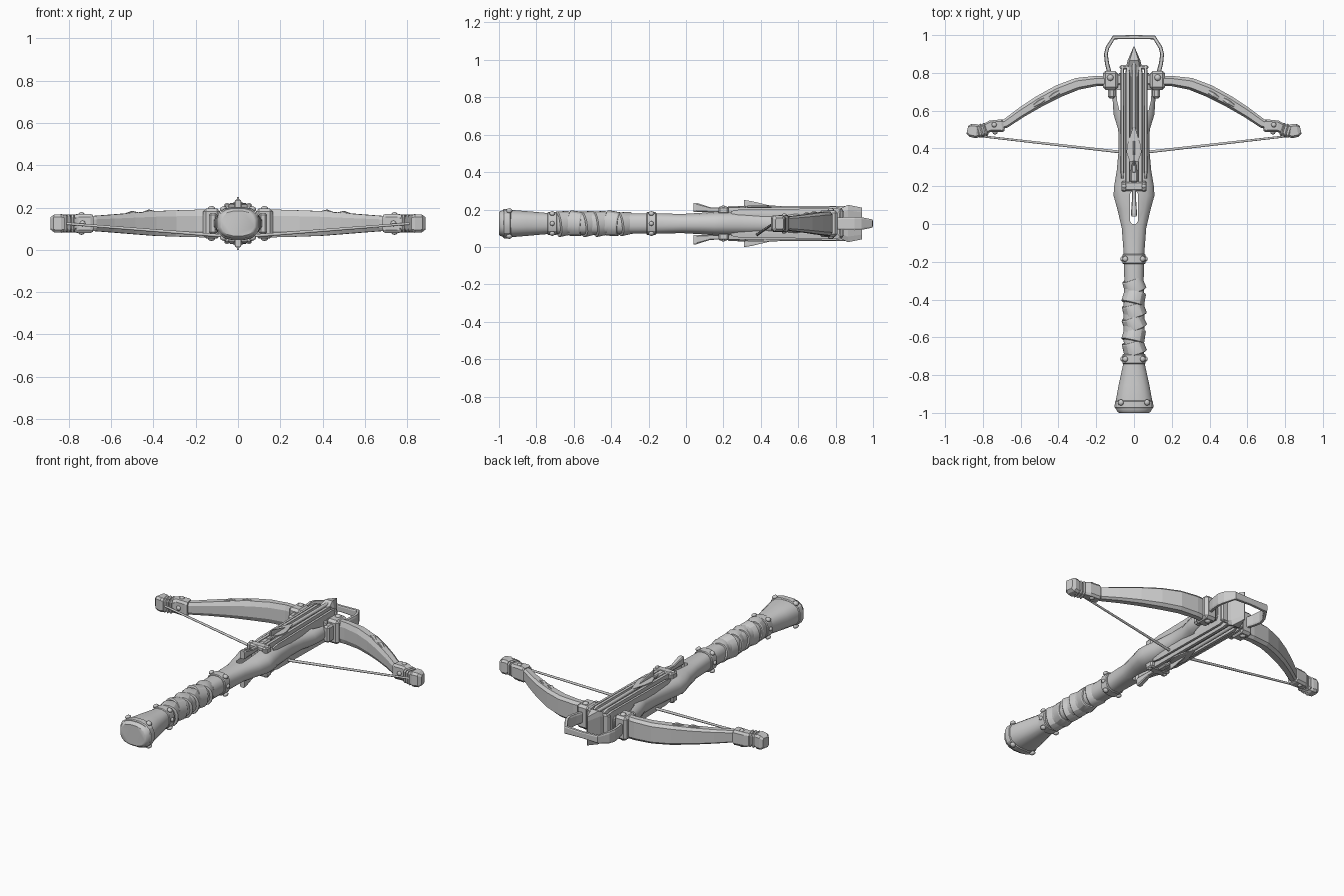
import bpy, bmesh, math
from mathutils import Vector, Matrix

if "Cube" in bpy.data.objects:
    bpy.data.objects.remove(bpy.data.objects["Cube"])

ZC = 0.125  # all parts are built around this mid-height
UP = Vector((0, 0, 1))
BOX = [(-1, -.7), (-.7, -1), (.7, -1), (1, -.7), (1, .7), (.7, 1), (-.7, 1), (-1, .7)]
RIDGE = [(-1, -.75), (-.5, -1), (.6, -1), (1, -.55), (1, .55), (.6, 1), (-.5, 1), (-1, .75)]


def ngon(n, p=1.0):
    def s(v): return math.copysign(abs(v) ** p, v)
    return [(s(math.cos((i + .5) * 2 * math.pi / n)), s(math.sin((i + .5) * 2 * math.pi / n))) for i in range(n)]


def finish(name, bm, mirror="", smooth=None, bevel=0):
    bmesh.ops.recalc_face_normals(bm, faces=bm.faces)
    me = bpy.data.meshes.new(name)
    bm.to_mesh(me)
    bm.free()
    ob = bpy.data.objects.new(name, me)
    bpy.context.collection.objects.link(ob)
    ob.location.z = ZC
    if bevel:
        b = ob.modifiers.new("bevel", 'BEVEL')
        b.width, b.segments = bevel, 1
    if mirror:
        m = ob.modifiers.new("mirror", 'MIRROR')
        m.use_axis = ["x" in mirror, False, "z" in mirror]
    if smooth:
        bpy.ops.object.select_all(action='DESELECT')
        ob.select_set(True)
        bpy.context.view_layer.objects.active = ob
        bpy.ops.object.shade_smooth_by_angle(angle=math.radians(smooth))
    return ob


def sweep(name, stations, profile, **kw):
    """stations: (x, y, z, half_width, half_height) with z relative to mid-height"""
    bm = bmesh.new()
    pts = [Vector(s[:3]) for s in stations]
    rings = []
    for i, s in enumerate(stations):
        t = pts[min(i + 1, len(pts) - 1)] - pts[max(i - 1, 0)]
        u = t.cross(UP).normalized()
        rings.append([bm.verts.new(pts[i] + u * a * s[3] + UP * b * s[4]) for a, b in profile])
    n = len(profile)
    for r, q in zip(rings, rings[1:]):
        for j in range(n):
            bm.faces.new((r[j], r[(j + 1) % n], q[(j + 1) % n], q[j]))
    bm.faces.new(rings[0])
    bm.faces.new(rings[-1])
    return finish(name, bm, **kw)


def along_y(name, rows, profile, x=0, **kw):
    """rows: (y, half_width, half_height[, z])"""
    return sweep(name, [(x, r[0], r[3] if len(r) > 3 else 0, r[1], r[2]) for r in rows], profile, **kw)


def box(name, c, size, rot=0, bevel=.008, **kw):
    bm = bmesh.new()
    m = Matrix.Translation(c) @ Matrix.Rotation(rot, 4, 'Z') @ Matrix.Diagonal((*size, 1))
    bmesh.ops.create_cube(bm, size=1, matrix=m)
    return finish(name, bm, bevel=bevel, **kw)


def stud(name, c, r=.015, flat=.7, axis=(0, 0, 1), mirror="xz"):
    bm = bmesh.new()
    q = Vector(axis).to_track_quat('Z', 'Y').to_matrix().to_4x4()
    bmesh.ops.create_uvsphere(bm, u_segments=8, v_segments=6, radius=r,
                              matrix=Matrix.Translation(c) @ q @ Matrix.Diagonal((1, 1, flat, 1)))
    return finish(name, bm, mirror=mirror, smooth=50)


def cut(ob, cutters):
    for c in cutters:
        m = ob.modifiers.new("cut", 'BOOLEAN')
        m.operation, m.object, m.solver = 'DIFFERENCE', c, 'EXACT'
    dg = bpy.context.evaluated_depsgraph_get()
    dg.update()
    ob.data = bpy.data.meshes.new_from_object(ob.evaluated_get(dg))
    ob.modifiers.clear()
    for c in cutters:
        bpy.data.objects.remove(c)


ROUND = ngon(16, .8)

# stock: tapered body that widens into the fork
stock = along_y("stock", [(-.3, .052, .055), (-.16, .055, .055), (-.02, .066, .052), (.08, .09, .058), (.15, .11, .064),
                          (.2, .107, .066), (.28, .093, .064), (.4, .082, .062), (.5, .085, .06), (.58, .11, .06),
                          (.66, .115, .06), (.72, .105, .06), (.8, .08, .06)], ROUND)
slot = along_y("slot_cutter", [(0, .01, .3), (.015, .021, .3), (.16, .021, .3), (.175, .01, .3)], BOX)
holes = [along_y("fork_cutter", [(.6, .004, .3), (.65, .016, .3), (.71, .021, .3)], BOX, x=s * .073) for s in (-1, 1)]
cut(stock, [slot] + holes)
bpy.ops.object.select_all(action='DESELECT')
stock.select_set(True)
bpy.context.view_layer.objects.active = stock
bpy.ops.object.shade_smooth_by_angle(angle=math.radians(35))

# butt, grip core and metal collars
along_y("butt", [(-1, .08, .06), (-.995, .088, .066), (-.975, .1, .074), (-.945, .1, .075), (-.85, .082, .067),
                 (-.75, .06, .058), (-.7, .056, .056)], ROUND, smooth=35)
along_y("butt_cap", [(-.978, .096, .076), (-.972, .104, .08), (-.94, .103, .08), (-.935, .095, .075)], ROUND, smooth=25)
along_y("grip_core", [(-.72, .054, .056), (-.55, .056, .062), (-.4, .055, .058), (-.28, .05, .054)], ROUND, smooth=35)
for i, y in enumerate((-.715, -.185)):
    along_y(f"collar_{i}", [(y - .026, .058, .058), (y - .022, .063, .062), (y + .022, .063, .062), (y + .026, .058, .058)],
            ROUND, smooth=25)
    stud(f"collar_stud_{i}", (.047, y, .054), .016, axis=(.5, 0, 1))
    stud(f"collar_side_stud_{i}", (.063, y, 0), .013, axis=(1, 0, 0), mirror="x")
stud("butt_stud", (.07, -.945, .069), .017, axis=(.5, 0, 1))

# leather wrap: overlapping tilted bands
tilts = (.3, -.22, .38, .3, -.25, .34)
for i, a in enumerate(tilts):
    y0 = -.655 + i * .066
    w, h = (.06, .068) if i < 5 else (.057, .063)
    ob = along_y(f"wrap_band_{i}", [(-.034, w * .93, h * .93), (-.03, w * 1.04, h * 1.02), (.03, w * .97, h * .95),
                                    (.036, w * .9, h * .9)], ngon(16, .9), smooth=25)
    ob.data.transform(Matrix.Translation((0, y0, 0)) @ Matrix.Rotation(a, 4, 'Z') @ Matrix.Rotation(a * .4, 4, 'X'))

# bow limbs with clamps, tips and tip bindings
sweep("bow_limb", [(.1, .755, 0, .024, .066), (.2, .757, 0, .027, .065), (.3, .742, 0, .032, .062), (.4, .703, 0, .033, .058),
                   (.5, .65, 0, .031, .05), (.6, .588, 0, .027, .042), (.68, .532, 0, .024, .036), (.75, .51, 0, .022, .034)],
      RIDGE, mirror="x")
sweep("limb_socket", [(.69, .522, 0, .03, .04), (.7, .52, 0, .034, .045), (.76, .518, 0, .03, .044), (.79, .505, 0, .026, .038)],
      BOX, mirror="x")
sweep("limb_tip", [(.77, .505, 0, .024, .032), (.82, .494, 0, .032, .036), (.835, .491, 0, .037, .044),
                   (.865, .496, 0, .035, .042), (.882, .5, 0, .022, .03)], BOX, mirror="x")
for i in range(3):
    x = .787 + i * .018
    sweep(f"tip_binding_{i}", [(x - .007, .502 - i * .004, 0, .032, .038), (x, .5 - i * .004, 0, .037, .043),
                               (x + .007, .498 - i * .004, 0, .032, .038)], BOX, mirror="x")
stud("socket_stud", (.74, .525, .044), .014)
stud("socket_face_stud", (.735, .484, 0), .014, axis=(0, -1, 0), mirror="x")
box("limb_clamp", (.125, .76, 0), (.08, .1, .142), bevel=.014, mirror="x")
box("clamp_foot", (.118, .695, 0), (.04, .06, .1), bevel=.01, mirror="x")
stud("clamp_stud", (.125, .775, .07), .018)
box("clamp_bridge", (0, .765, 0), (.2, .06, .1), bevel=.01)

# limb splinters
for i, (x, y, h) in enumerate(((.42, .685, .056), (.5, .645, .05))):
    sweep(f"splinter_{i}", [(x - .05, y + .03, h - .008, .006, .004), (x, y, h, .012, .009),
                            (x + .05, y - .032, h - .012, .004, .003)], BOX, mirror="x")

# bow string, drawn low to the latch
sweep("bow_string", [(0, .38, -.06, .008, .008), (.08, .382, -.058, .008, .008), (.82, .466, 0, .006, .006),
                     (.85, .47, 0, .006, .006)], ngon(8), mirror="x", smooth=60)

# foot stirrup
sweep("stirrup", [(.125, .78, 0, .012, .03), (.143, .85, 0, .011, .034), (.149, .9, 0, .01, .036), (.14, .935, 0, .01, .034),
                  (.107, .988, 0, .011, .022), (0, .99, 0, .01, .018)], BOX, mirror="x")

# nose: prow-shaped wedge
along_y("nose_prow", [(.78, .04, .066), (.83, .042, .082), (.865, .034, .1), (.94, .002, .085)], BOX)

# rails on both faces, each with rounded ends
along_y("inner_rail", [(.2, .008, .076), (.22, .012, .085), (.8, .012, .09), (.835, .008, .08)], BOX, x=.033, mirror="x")
along_y("outer_rail", [(.24, .006, .066), (.28, .009, .074), (.8, .01, .082), (.84, .006, .074)], BOX, x=.062, mirror="x")
box("rail_front_bridge", (.05, .83, 0), (.055, .022, .15), bevel=.008, mirror="x")
along_y("centre_spine", [(.25, .022, .066), (.82, .022, .07)], BOX)

# bolt with fletching on each face
along_y("bolt_shaft", [(.3, .011, .011, .083), (.88, .011, .011, .083)], ngon(8), mirror="z", smooth=50)
along_y("bolt_fletch_vertical", [(.31, .005, .02, .106), (.35, .006, .018, .102), (.45, .004, .008, .088)], BOX, mirror="z")
along_y("bolt_fletch_flat", [(.33, .022, .005, .092), (.38, .04, .005, .092), (.42, .035, .005, .092), (.51, .006, .004, .09)],
        BOX, mirror="z")

# latch and trigger lever on each face
box("latch_block", (0, .2, .075), (.1, .05, .03), mirror="z")
box("latch_ear", (.052, .2, .07), (.03, .055, .04), mirror="xz")
stud("latch_stud", (.052, .2, .088), .012)
box("latch_nut", (0, .255, .08), (.04, .07, .026), mirror="z")
box("latch_catch", (0, .295, .085), (.026, .05, .02), bevel=.005, mirror="z")
along_y("trigger_lever", [(.04, .014, .025, .086), (.055, .016, .025, .086), (.13, .011, .013, .074), (.2, .011, .012, .074)],
        BOX, mirror="z")
